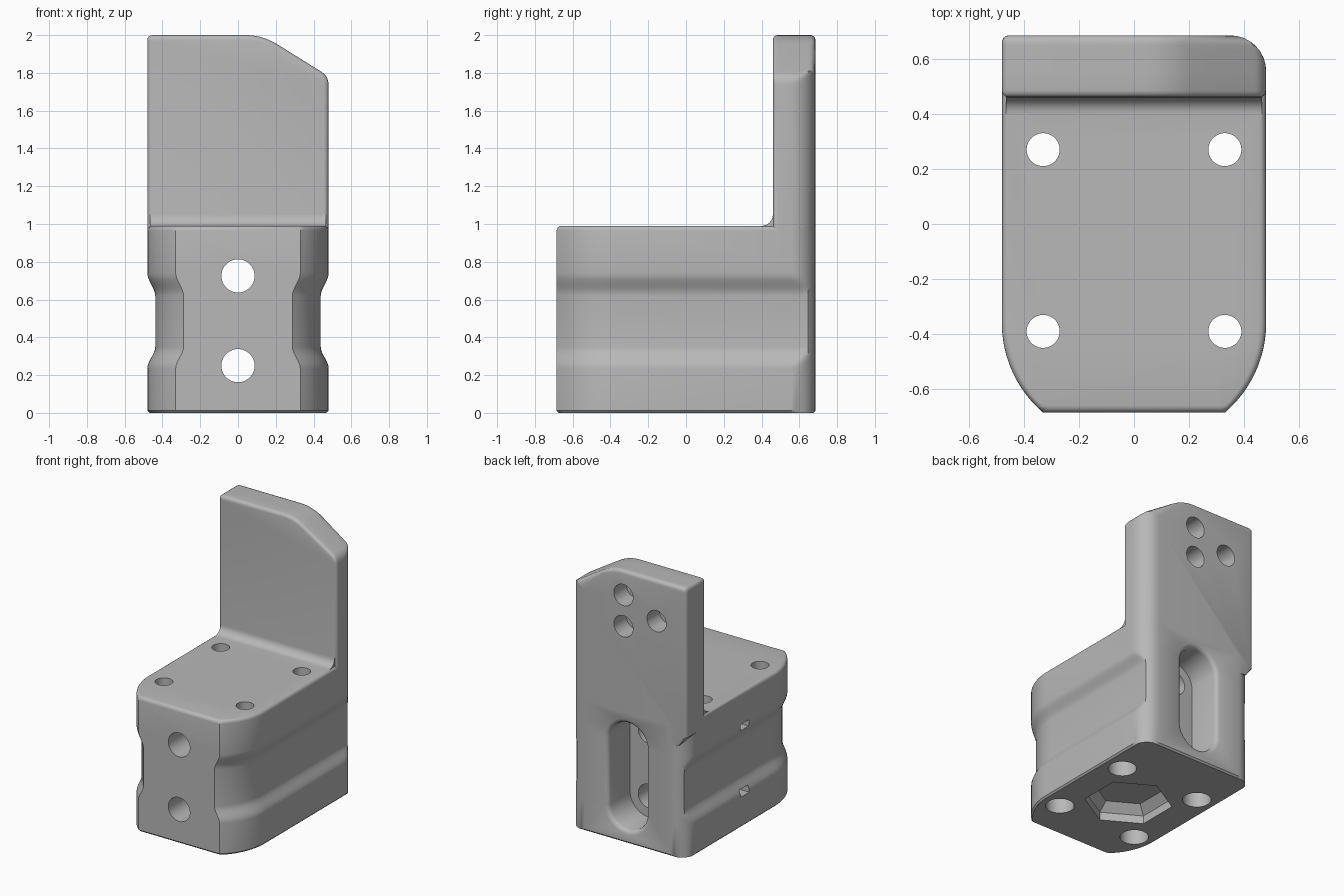
import bpy, bmesh
from math import sin, cos, pi, sqrt, radians

if "Cube" in bpy.data.objects:
    bpy.data.objects.remove(bpy.data.objects["Cube"], do_unlink=True)

grey = bpy.data.materials.new("plain grey")
grey.use_nodes = True
grey.diffuse_color = (0.48, 0.48, 0.48, 1)
grey.node_tree.nodes["Principled BSDF"].inputs["Base Color"].default_value = (0.48, 0.48, 0.48, 1)

W, D, TOP = 0.48, 0.685, 0.99     # half width, half depth, body height
R = 0.13                          # back corner radius
FRONT = 0.46                      # front face of the upright
ARC = [i * pi / 16 for i in range(9)]


def loft(name, rings):
    """Skin a stack of equal-length rings and cap both ends."""
    bm = bmesh.new()
    rows = [[bm.verts.new(p) for p in ring] for ring in rings]
    n = len(rows[0])
    for a, b in zip(rows, rows[1:]):
        for i in range(n):
            j = (i + 1) % n
            bm.faces.new((a[i], a[j], b[j], b[i]))
    bm.faces.new(rows[0])
    bm.faces.new(rows[-1])
    bmesh.ops.remove_doubles(bm, verts=bm.verts, dist=1e-5)
    bmesh.ops.recalc_face_normals(bm, faces=bm.faces)
    me = bpy.data.meshes.new(name)
    bm.to_mesh(me)
    bm.free()
    me.materials.append(grey)
    ob = bpy.data.objects.new(name, me)
    bpy.context.collection.objects.link(ob)
    return ob


def combine(target, tool, operation):
    mod = target.modifiers.new(operation, "BOOLEAN")
    mod.operation, mod.object, mod.solver = operation, tool, "EXACT"
    bpy.context.view_layer.objects.active = target
    bpy.ops.object.modifier_apply(modifier=mod.name)
    bpy.data.objects.remove(tool, do_unlink=True)


# Body plan, right half from front to back, then mirrored
front_r = 0.427
sweep = 0.865
half = [(W - front_r + front_r * cos(a), -0.36 - front_r * sin(a))
        for a in [sweep * (1 - i / 12) for i in range(13)]]
half[0] = (half[0][0], -D)
half += [(W - R + R * cos(a), D - R + R * sin(a)) for a in ARC]
plan = half + [(-x, y) for x, y in reversed(half)]


def body_ring(z, groove, edge=0):
    """Plan at height z, with side grooves and rounded rims drawn inwards."""
    ring, d = [], groove + edge
    for x, y in plan:
        s = 1 if x > 0 else -1
        ax = abs(x) - d if y < -0.36 else min(abs(x), W - d)
        ring.append((s * ax, max(-D + edge, min(D - edge, y)), z))
    return ring


def smooth(t):
    return t * t * (3 - 2 * t)


steps = [i / 8 for i in range(9)]
rim = 0.025
rings = [body_ring(0, 0, 0.012), body_ring(0.012, 0)]
rings += [body_ring(0.235 + 0.115 * t, 0.042 * smooth(t)) for t in steps]
rings += [body_ring(0.62 + 0.12 * t, 0.042 * smooth(1 - t)) for t in steps]
rings += [body_ring(TOP - rim + rim * sin(a), 0, rim * (1 - cos(a))) for a in ARC[::2]]
bracket = loft("mounting_bracket", rings)

# Upright outline, seen from the front, with a rounded sloping shoulder


def bend(p, c, q, n=8):
    return [tuple((1 - t) ** 2 * p[k] + 2 * t * (1 - t) * c[k] + t * t * q[k] for k in (0, 1))
            for t in [i / n for i in range(n + 1)]]


outline = [(-0.35, 0.82), (W, 0.82)]
outline += bend((W, 1.73), (W, 1.785), (0.435, 1.81))
outline += bend((0.21, 1.95), (0.13, 2), (0.04, 2))
outline += bend((-W + 0.03, 2), (-W, 2), (-W, 1.97), 4)
outline += [(-W, 0.9), (-0.42, 0.83)]


def upright_ring(y, edge, limit):
    return [(max(-W + edge, min(x, W - edge, limit)), y, z - edge if z > 1.7 else z)
            for x, z in outline]


rings = [upright_ring(FRONT + rim * (1 - cos(a)), rim * (1 - sin(a)), W) for a in ARC[::2]]
for a in ARC:
    y = D - R + R * sin(a)
    e = rim - sqrt(max(0, rim ** 2 - max(0, y - D + rim) ** 2))
    rings.append(upright_ring(y, e, W - R + R * cos(a)))
combine(bracket, loft("upright", rings), "UNION")

# Cove where the upright meets the deck
cove = [(0.5, 0.95), (0.40, 0.95)]
cove += [(FRONT - 0.06 + 0.06 * sin(a), TOP + 0.06 - 0.06 * cos(a)) for a in ARC]
cove += [(0.5, TOP + 0.06)]
combine(bracket, loft("cove", [[(x, y, z) for y, z in cove] for x in (-0.465, 0.465)]), "UNION")


def drill(name, axis, u, v, stations, n=32, start=0, stretch=0):
    """Cut a turned shape: stations are (position, radius) along the axis."""
    rings = []
    for pos, r in stations:
        ring = []
        for i in range(n):
            a = start + 2 * pi * (i + 0.5 * (start == 0)) / n
            p, q = u + r * cos(a), v + r * sin(a)
            q += stretch if sin(a) > 0 else -stretch
            ring.append((p, q, pos) if axis == "z" else (p, pos, q))
        rings.append(ring)
    combine(bracket, loft(name, rings), "DIFFERENCE")


# Vertical bolt holes with wide seats underneath
for x in (-0.33, 0.33):
    for y in (-0.39, 0.27):
        drill("bolt_hole", "z", x, y, [(-0.1, 0.097), (0.25, 0.097), (0.25, 0.06), (1.2, 0.06)])

# Slot in the back with a rounded mouth, and the two holes reaching it from the front
drill("back_slot", "y", 0, 0.4875,
      [(0.43, 0.155), (0.655, 0.155), (0.667, 0.159), (0.678, 0.168), (0.686, 0.187), (0.72, 0.187)],
      stretch=0.2375)
for z in (0.25, 0.725):
    drill("front_hole", "y", 0, z, [(-0.8, 0.088), (0.5, 0.088)])

# Three blind holes near the top of the back
for x, z in ((0.03, 1.82), (0.03, 1.59), (-0.24, 1.70)):
    drill("blind_hole", "y", x, z, [(0.54, 0.078), (0.75, 0.078)])

# Six-sided pocket underneath
drill("hex_pocket", "z", 0, -0.06, [(-0.05, 0.3), (0.06, 0.3), (0.12, 0.235)],
      n=6, start=radians(30))

# Small slots in one side
for z in (0.25, 0.735):
    slot = [[(x, y, z + h) for y, h in ((-0.05, -0.025), (0.05, -0.025), (0.05, 0.025), (-0.05, 0.025))]
            for x in (-0.6, -0.02)]
    combine(bracket, loft("side_slot", slot), "DIFFERENCE")

bpy.ops.object.select_all(action="DESELECT")
bracket.select_set(True)
bpy.context.view_layer.objects.active = bracket
bpy.ops.object.shade_smooth_by_angle(angle=radians(32))
